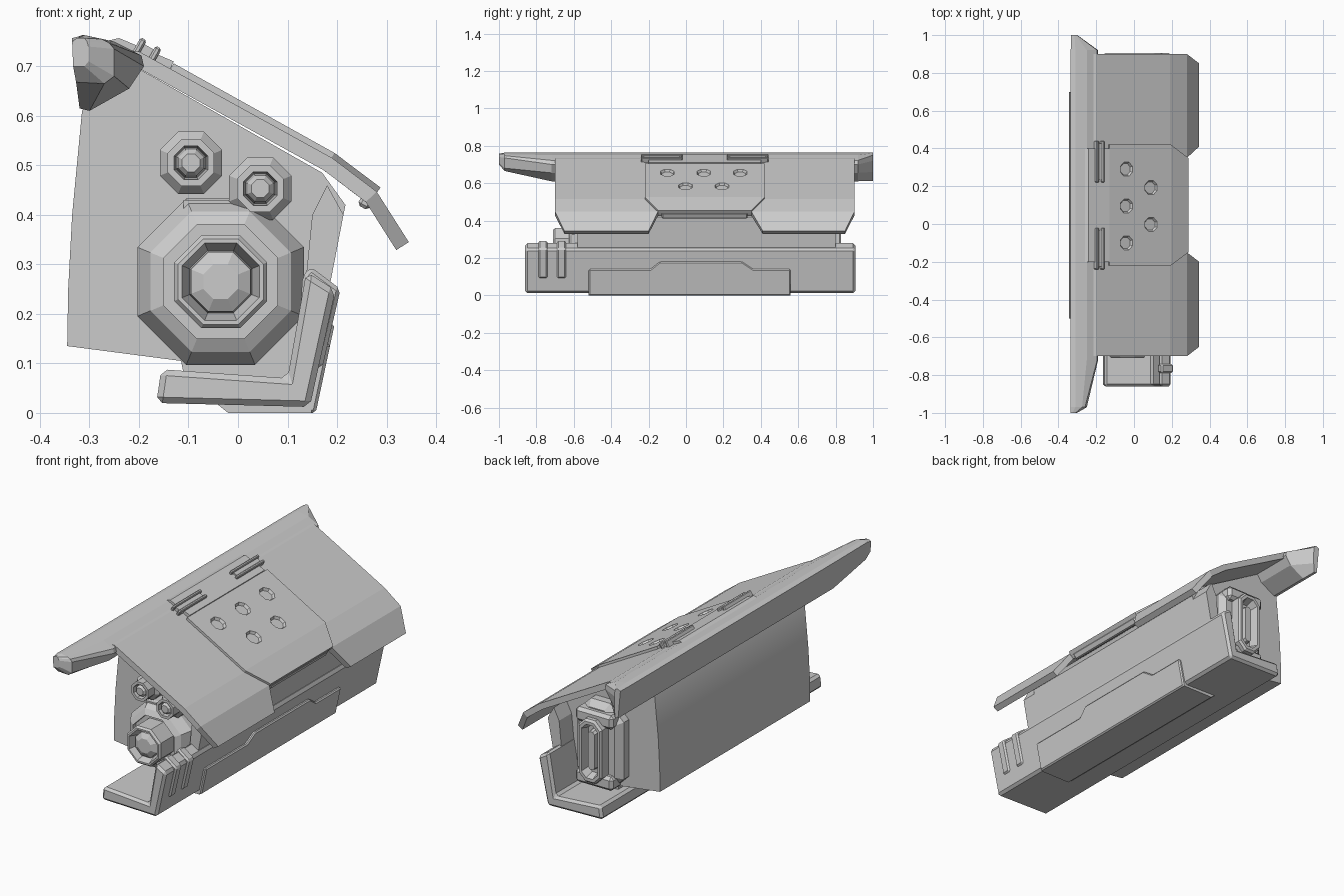
import bpy, bmesh, math
from mathutils import Matrix, Vector

if "Cube" in bpy.data.objects:
    bpy.data.objects.remove(bpy.data.objects["Cube"])

SLOPE = math.atan2(0.22, 0.39)


def finish(name, bm, bevel=0):
    bmesh.ops.recalc_face_normals(bm, faces=bm.faces)
    me = bpy.data.meshes.new(name)
    bm.to_mesh(me)
    bm.free()
    ob = bpy.data.objects.new(name, me)
    bpy.context.collection.objects.link(ob)
    if bevel:
        m = ob.modifiers.new("bevel", "BEVEL")
        m.width, m.segments, m.limit_method = bevel, 1, "ANGLE"
    return ob


def loft(name, loops, bevel=0):
    """Skin equal-length loops of 3D points and cap both ends."""
    bm = bmesh.new()
    rings = [[bm.verts.new(p) for p in loop] for loop in loops]
    n = len(rings[0])
    for a, b in zip(rings, rings[1:]):
        for i in range(n):
            j = (i + 1) % n
            bm.faces.new((a[i], a[j], b[j], b[i]))
    bm.faces.new(rings[0])
    bm.faces.new(rings[-1])
    return finish(name, bm, bevel)


def prism(name, pts, y0, y1, bevel=0):
    return loft(name, [[(x, y, z) for x, z in pts] for y in (y0, y1)], bevel)


def octagon(cx, cz, hw, hh, y, k=0.586):
    c = k * min(hw, hh)
    q = [(hw, hh - c), (hw - c, hh), (c - hw, hh), (-hw, hh - c),
         (-hw, c - hh), (c - hw, -hh), (hw - c, -hh), (hw, c - hh)]
    return [(cx + x, y, cz + z) for x, z in q]


def stepped(name, cx, cz, steps, k=0.586):
    """Stepped octagonal fitting: steps are (half width, half height, y)."""
    return loft(name, [octagon(cx, cz, w, h, y, k) for w, h, y in steps])


def box(name, loc, size, tilt=0, bevel=0):
    bm = bmesh.new()
    bmesh.ops.create_cube(bm, size=1, matrix=Matrix.Translation(loc)
                          @ Matrix.Rotation(tilt, 4, "Y") @ Matrix.Diagonal((*size, 1)))
    return finish(name, bm, bevel)


def sheet(name, rows, thick, skip=()):
    """Folded plate: rows are (x, z, y values)."""
    bm = bmesh.new()
    g = [[bm.verts.new((x, y, z)) for y in ys] for x, z, ys in rows]
    for r in range(len(g) - 1):
        for c in range(len(g[0]) - 1):
            if (r, c) not in skip:
                bm.faces.new((g[r][c], g[r + 1][c], g[r + 1][c + 1], g[r][c + 1]))
    for v in [v for v in bm.verts if not v.link_faces]:
        bm.verts.remove(v)
    ob = finish(name, bm)
    if sum(p.normal.z for p in ob.data.polygons) < 0:
        ob.data.flip_normals()
    m = ob.modifiers.new("thickness", "SOLIDIFY")
    m.thickness, m.offset, m.use_even_offset = thick, -1, True
    return ob


# Main body with a curved back
body = prism("body", [(-.345, .135), (-.343, .25), (-.335, .4), (-.315, .61), (-.28, .67),
                      (-.2, .695), (.17, .485), (.217, .42), (.14, .03), (-.1, .03),
                      (-.115, .105)], -.5, .7)
bpy.context.view_layer.objects.active = body
body.select_set(True)
bpy.ops.object.shade_smooth_by_angle(angle=math.radians(25))
prism("side_wall", [(.12, .1), (.155, .1), (.213, .4), (.18, .46), (.15, .4)], -.58, .8)

# L-shaped lower tray running past both ends
prism("tray", [(-.165, .02), (.145, .012), (.197, .248), (.138, .285), (.1, .07),
               (-.155, .088)], -.86, .905, .012)
for y in (-.765, -.665):
    prism("tray_rib", [(.12, .1), (.17, .09), (.207, .25), (.147, .295), (.13, .275)],
          y - .024, y + .024, .008)

# Bottom plate and stepped side trim
prism("bottom_plate", [(-.045, .02), (-.02, 0), (.148, 0), (.15, .03), (-.04, .03)], -.52, .56)
trim = [(-.52, 0), (-.52, .14), (-.19, .14), (-.14, .18), (.3, .18), (.36, .14), (.56, .14), (.56, 0)]
loft("side_trim", [[(.15 + .213 * z + dx, y, z) for y, z in trim] for dx in (-.03, .007)], .006)

# Folded roof with two flaps
ys = (-.7, -.15, .35, .9)
sheet("roof", [(-.24, .735, ys), (-.2, .73, ys), (.19, .515, ys), (.28, .447, ys),
               (.345, .345, (-.65, -.2, .41, .85))], .03, skip={(3, 1)})

# Raised roof plate with sunken octagonal holes
plate = sheet("roof_plate", [(-.13, .706, (-.22, .42)), (.195, .525, (-.22, .42)),
                             (.288, .455, (-.15, .35))], .022)
bm = bmesh.new()
for i in range(5):
    x = .09 if i % 2 else -.04
    top = Vector((x, -.1 + .0975 * i, .706 - (x + .13) * .557))
    bmesh.ops.create_cone(bm, cap_ends=True, segments=8, radius1=.028, radius2=.052, depth=.036,
                          matrix=Matrix.Translation(top) @ Matrix.Rotation(SLOPE, 4, "Y")
                          @ Matrix.Rotation(math.pi / 8, 4, "Z"))
cutter = finish("hole_cutter", bm)
cutter.hide_render = True
cutter.hide_viewport = True
m = plate.modifiers.new("holes", "BOOLEAN")
m.object, m.operation = cutter, "DIFFERENCE"
sheet("hinge_plate", [(-.262, .752, (-.2, .4)), (-.24, .757, (-.2, .4)),
                      (-.13, .71, (-.2, .4))], .025)
box("roof_lip", (.26, .1, .43), (.025, .46, .035), SLOPE, .006)

# Hinge bars
for y in (-.13, .33):
    for x, z in ((-.2, .738), (-.17, .721)):
        box("hinge_bar", (x, y, z), (.014, .22, .04), SLOPE, .004)
    box("hinge_base", (-.185, y, .725), (.045, .19, .03), SLOPE)

# Long rear rail with tapered front end and cut rear end
full = [(-.335, .755), (-.31, .763), (-.25, .75), (-.195, .722), (-.19, .7), (-.22, .655),
        (-.3, .61), (-.32, .615)]
mid = [(-.335, .757), (-.31, .763), (-.275, .755), (-.26, .747), (-.25, .735), (-.25, .68),
       (-.27, .665), (-.327, .668)]
tip = [(-.335, .75), (-.325, .757), (-.31, .757), (-.305, .75), (-.302, .74), (-.302, .71),
       (-.31, .7), (-.333, .7)]
back = [(-.333, .755), (-.315, .763), (-.308, .76), (-.302, .75), (-.3, .72), (-.3, .66),
        (-.303, .612), (-.32, .615)]
loft("rear_rail", [[(x, y, z) for x, z in s] for y, s in
                   ((-1, tip), (-.97, mid), (-.72, full), (.92, full), (1, back))])

# Front dials: one large, two small
stepped("large_dial_base", -.035, .265, [(.168, .168, -.49), (.168, .168, -.56), (.142, .142, -.61),
                                         (.115, .115, -.625), (.115, .115, -.6)])
stepped("large_dial", -.035, .265, [(.094, .094, -.6), (.094, .094, -.7), (.086, .086, -.71),
                                    (.078, .078, -.71), (.063, .063, -.66), (.06, .06, -.685),
                                    (.035, .035, -.7)])
box("dial_mount", (-.03, -.535, .385), (.16, .09, .09))
for cx, cz in ((-.095, .505), (.045, .453)):
    stepped("small_dial", cx, cz, [(.063, .063, -.49), (.063, .063, -.58), (.047, .047, -.6),
                                   (.047, .047, -.65), (.034, .034, -.65), (.03, .03, -.61),
                                   (.026, .026, -.64), (.018, .018, -.65)])

# Back end: padded slot fitting
stepped("back_pad", -.04, .31, [(.13, .22, .69), (.13, .22, .74), (.1, .19, .77)])
for z in (.15, .46):
    box("back_lug", (-.04, .755, z), (.21, .09, .07), 0, .015)
stepped("back_slot", -.04, .305, [(.065, .16, .76), (.065, .16, .82), (.058, .15, .83),
                                  (.045, .135, .83), (.035, .12, .785), (.022, .1, .785),
                                  (.018, .095, .815)])
